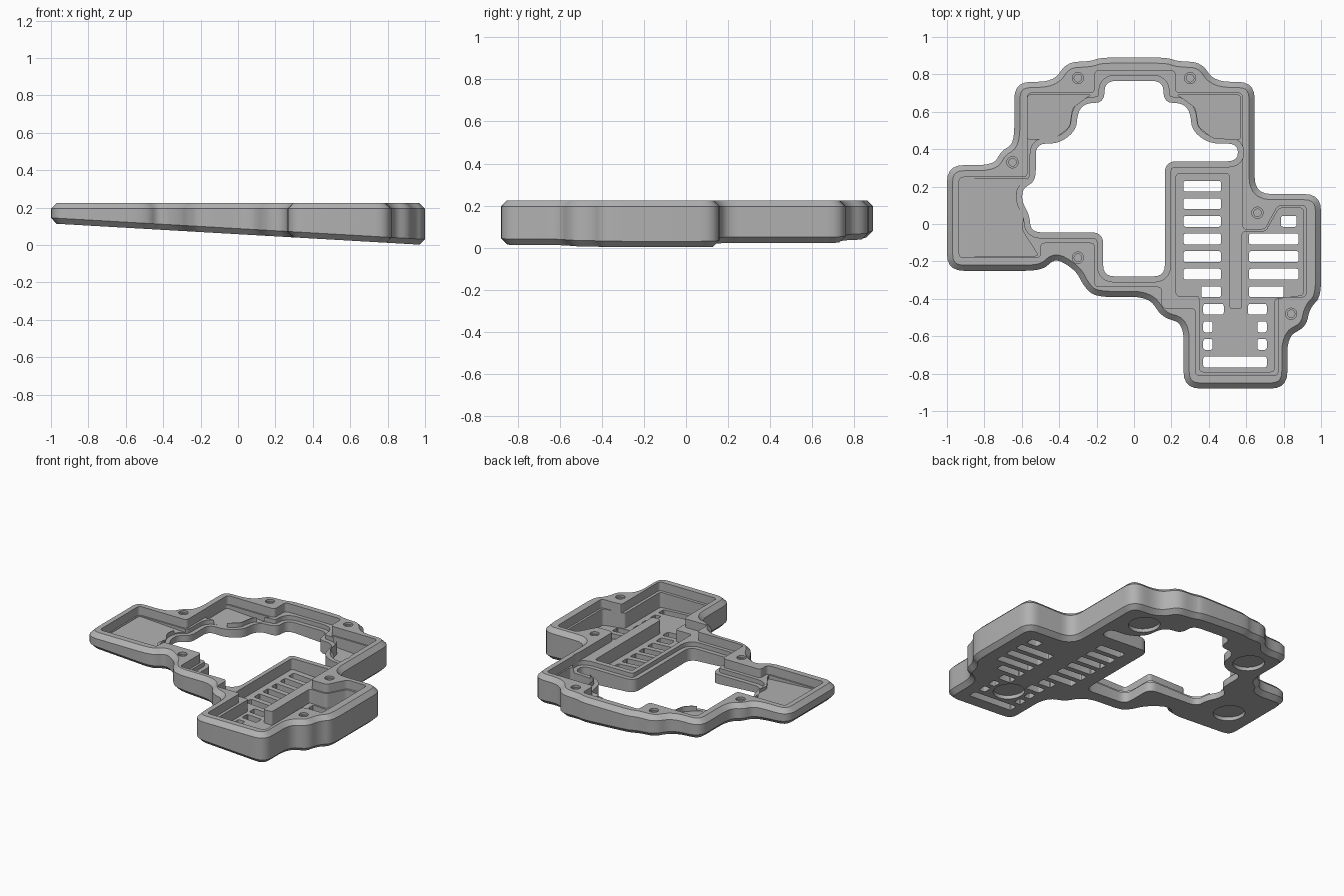
import bpy, bmesh
from math import radians, cos, sin, tau
from mathutils import Vector

if "Cube" in bpy.data.objects:
    bpy.data.objects.remove(bpy.data.objects["Cube"], do_unlink=True)

TILT = -0.0575     # slope of the underside along x
BASE = 0.058       # underside height at the centre
TOP = 0.225
RIM = 0.03         # chamfer and lip width

grey = bpy.data.materials.new("light grey")
grey.use_nodes = True
grey.diffuse_color = (0.44, 0.44, 0.44, 1)
grey.node_tree.nodes["Principled BSDF"].inputs["Base Color"].default_value = grey.diffuse_color


def rounded(points, radius, steps=6):
    """Round every corner of a closed outline; returns it counter-clockwise."""
    pts = [Vector(p) for p in points]
    out = []
    for i, p in enumerate(pts):
        a, b = pts[i - 1] - p, pts[(i + 1) % len(pts)] - p
        start = p + a.normalized() * min(radius, a.length * 0.45)
        end = p + b.normalized() * min(radius, b.length * 0.45)
        for s in range(steps):
            t = s / (steps - 1)
            out.append(start * (1 - t) ** 2 + p * 2 * t * (1 - t) + end * t * t)
    area = sum(out[i - 1].cross(out[i]) for i in range(len(out)))
    return out if area > 0 else out[::-1]


def inset(pts, d):
    """Move an outline inwards by d (outwards if negative)."""
    out = []
    for i, p in enumerate(pts):
        a = (p - pts[i - 1]).normalized()
        b = (pts[(i + 1) % len(pts)] - p).normalized()
        n = Vector((-a.y - b.y, a.x + b.x)).normalized()
        out.append(p + n * d / max(0.5, n.dot(Vector((-a.y, a.x)))))
    return out


def circle(x, y, r, sides=28):
    return [Vector((x + r * cos(tau * i / sides), y + r * sin(tau * i / sides))) for i in range(sides)]


def box(x0, x1, y, h=0.029):
    return rounded([(x0, y - h), (x1, y - h), (x1, y + h), (x0, y + h)], 0.012, 4)


def solid(name, outlines, layers):
    """Loft each outline through layers of (inset, height, slope along x)."""
    bm = bmesh.new()
    for outline in outlines:
        rings = []
        for d, z, slope in layers:
            ring = inset(outline, d) if d else outline
            rings.append([bm.verts.new((p.x, p.y, z + slope * p.x)) for p in ring])
        for low, high in zip(rings, rings[1:]):
            for i in range(len(low)):
                bm.faces.new((low[i - 1], low[i], high[i], high[i - 1]))
        bm.faces.new(rings[0][::-1])
        bm.faces.new(rings[-1])
    bmesh.ops.recalc_face_normals(bm, faces=bm.faces)
    mesh = bpy.data.meshes.new(name)
    bm.to_mesh(mesh)
    bm.free()
    mesh.materials.append(grey)
    obj = bpy.data.objects.new(name, mesh)
    bpy.context.collection.objects.link(obj)
    return obj


def cut(target, name, outlines, layers):
    """Subtract a lofted shape from the target and discard the cutter."""
    cutter = solid(name, outlines, layers)
    cutter.hide_render = True
    mod = target.modifiers.new(name, 'BOOLEAN')
    mod.operation, mod.solver, mod.object = 'DIFFERENCE', 'EXACT', cutter
    bpy.context.view_layer.objects.active = target
    bpy.ops.object.modifier_apply(modifier=mod.name)
    bpy.data.objects.remove(cutter, do_unlink=True)


# Outer shell with chamfered top and sloping, chamfered underside
outer = [(-1, -.25), (-1, .315), (-.75, .315), (-.71, .39), (-.64, .43), (-.64, .76),
         (-.43, .76), (-.36, .865), (-.23, .87), (-.18, .89), (.18, .89), (.23, .87),
         (.36, .865), (.43, .76), (.645, .76), (.645, .16), (1, .16), (1, -.39),
         (.94, -.45), (.92, -.55), (.82, -.6), (.82, -.88), (.265, -.88), (.265, -.53),
         (.15, -.5), (.08, -.39), (-.21, -.39), (-.27, -.33), (-.31, -.25),
         (-.42, -.18), (-.49, -.25)]
case = solid("case_shell", [rounded(outer, .09)],
             [(RIM, BASE, TILT), (0, BASE + RIM, TILT), (0, TOP - RIM, 0), (RIM, TOP, 0)])

# Recess that leaves the outer wall standing above a level ledge
recess = [(-.935, -.18), (-.935, .25), (-.57, .25), (-.57, .7), (-.21, .7), (-.21, .82),
          (.22, .82), (.22, .7), (.58, .7), (.58, -.03), (.7, -.03), (.77, .1), (.92, .1),
          (.92, -.39), (.77, -.39), (.77, -.81), (.33, -.81), (.33, -.45), (.15, -.45),
          (.15, -.335), (-.21, -.335), (-.21, -.1), (-.5, -.1), (-.5, -.18)]
cut(case, "recess", [rounded(recess, .025)], [(0, .165, 0), (0, .4, 0)])

# Sloping floors: left bay and the two corner lobes
bay = [(-.925, -.17), (-.925, .24), (-.56, .24), (-.63, .18), (-.63, .12), (-.59, .05),
       (-.6, -.03), (-.51, -.17)]
lobe = [(.23, .69), (.57, .69), (.57, .45), (.42, .46), (.345, .52), (.33, .62), (.25, .68)]
mirrored = [(-x, y) for x, y in lobe]
cut(case, "floors", [rounded(p, .02) for p in (bay, lobe, mirrored)],
    [(0, BASE + .05, TILT), (0, .4, 0)])

# Deep twin compartment, split by the centre bar
bays = [(.225, -.385), (.225, .27), (.51, .27), (.51, -.455), (.578, -.455), (.578, -.04),
        (.705, -.04), (.775, .085), (.905, .085), (.905, -.38), (.75, -.4), (.75, -.79),
        (.35, -.79), (.35, -.385)]
cut(case, "compartment", [rounded(bays, .02)], [(0, BASE + .045, TILT), (0, .4, 0)])

# Large central opening with a stepped lip
window = [(-.155, .765), (.155, .765), (.16, .65), (.26, .645), (.3, .6), (.31, .5),
          (.4, .43), (.555, .43), (.555, .335), (.165, .335), (.165, -.28), (-.165, -.28),
          (-.165, -.045), (-.55, -.045), (-.56, .05), (-.6, .12), (-.595, .19),
          (-.525, .23), (-.525, .43), (-.4, .43), (-.31, .5), (-.3, .6), (-.26, .645),
          (-.16, .65)]
cut(case, "opening", [rounded(window, .06)],
    [(0, -.2, 0), (0, .135, 0), (-RIM, .135, 0), (-RIM, .4, 0)])

# Ventilation slots
rows = [.202 - .094 * i for i in range(11)]
slots = [box(.265, .465, y) for y in rows[:6]]
slots += [box(.615, .88, y) for y in rows[3:6]]
slots += [box(.36, .465, rows[6]), box(.615, .8, rows[6]), box(.785, .87, rows[2])]
slots += [box(.37, .48, rows[7]), box(.61, .71, rows[7]), box(.37, .71, rows[10])]
for y in rows[8:10]:
    slots += [box(.37, .42, y), box(.66, .71, y)]
cut(case, "slots", slots, [(0, -.2, 0), (0, .4, 0)])

# Stepped screw holes
screws = [(-.3, .78), (.3, .78), (-.65, .33), (-.3, -.18), (.66, .06), (.84, -.48)]
cut(case, "screw_holes", [circle(x, y, .02) for x, y in screws],
    [(0, .14, 0), (0, .21, 0), (-.01, .21, 0), (-.01, .4, 0)])

# Round foot recesses underneath
feet = [(-.45, .585), (.42, .6), (-.78, .0), (.54, -.58)]
cut(case, "foot_recesses", [circle(x, y, .1) for x, y in feet],
    [(0, -.2, 0), (0, BASE + .025, TILT)])

bpy.ops.object.select_all(action='DESELECT')
case.select_set(True)
bpy.context.view_layer.objects.active = case
bpy.ops.object.shade_smooth_by_angle(angle=radians(28))
